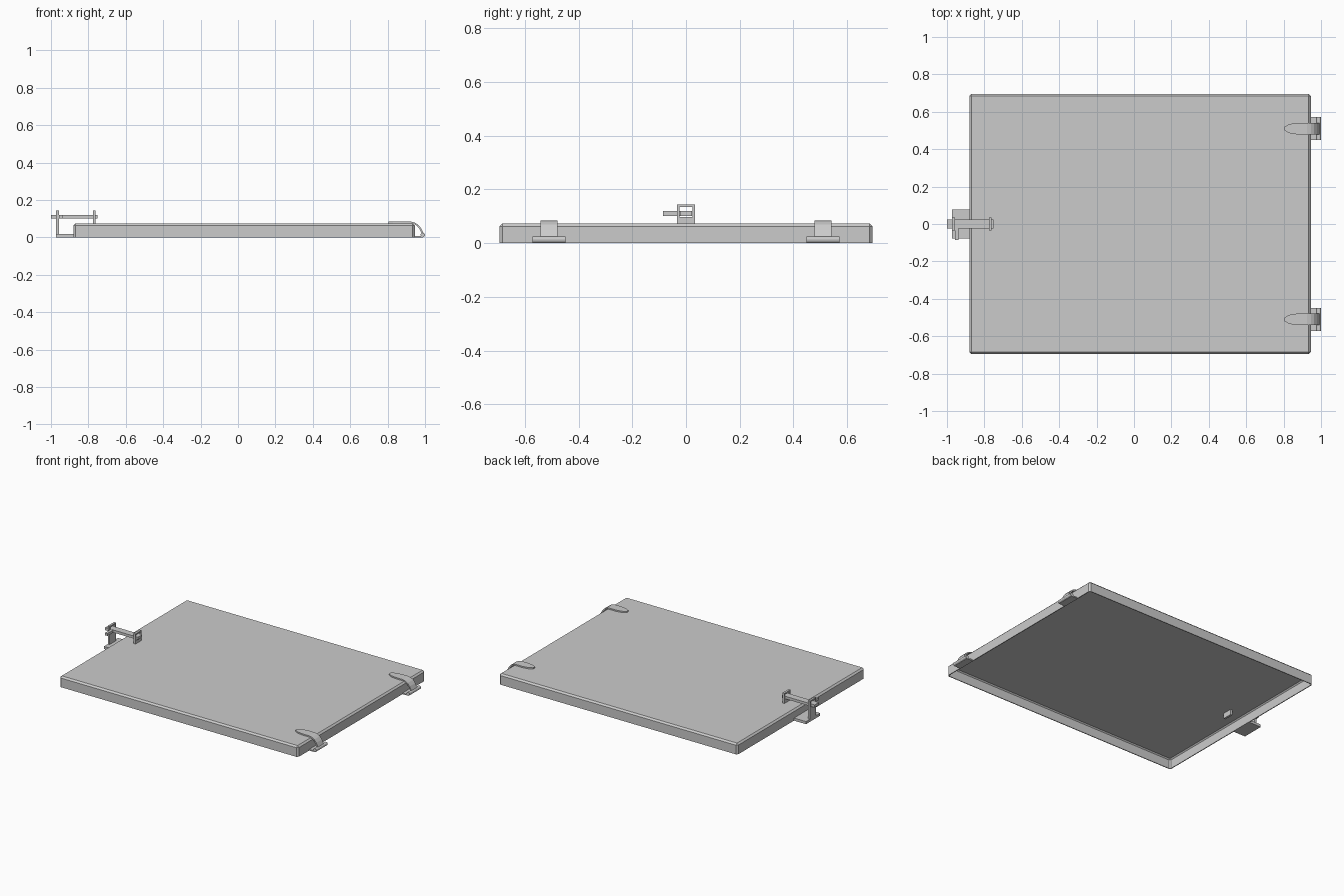
import bpy, bmesh
from math import pi
from mathutils import Matrix

if "Cube" in bpy.data.objects:
    bpy.data.objects.remove(bpy.data.objects["Cube"])


def finish(name, bm):
    bmesh.ops.recalc_face_normals(bm, faces=bm.faces)
    me = bpy.data.meshes.new(name)
    bm.to_mesh(me)
    bm.free()
    ob = bpy.data.objects.new(name, me)
    bpy.context.collection.objects.link(ob)
    return ob


def add_box(bm, x0, x1, y0, y1, z0, z1):
    m = Matrix.Translation(((x0 + x1) / 2, (y0 + y1) / 2, (z0 + z1) / 2))
    m = m @ Matrix.Diagonal((x1 - x0, y1 - y0, z1 - z0, 1))
    bmesh.ops.create_cube(bm, size=1, matrix=m)


def box(name, *dims):
    bm = bmesh.new()
    add_box(bm, *dims)
    return finish(name, bm)


def window_plate(name, x0, x1, half, z0, z1, wy, wz0, wz1):
    """Upright plate with a rectangular window that the bolt slides through."""
    bm = bmesh.new()
    outer = [(-half, z0), (half, z0), (half, z1), (-half, z1)]
    inner = [(-wy, wz0), (wy, wz0), (wy, wz1), (-wy, wz1)]
    rings = [[bm.verts.new((x, y, z)) for y, z in ring]
             for x, ring in ((x0, outer), (x1, outer), (x1, inner), (x0, inner))]
    for a in range(4):
        r, s = rings[a], rings[(a + 1) % 4]
        for i in range(4):
            j = (i + 1) % 4
            bm.faces.new((r[i], r[j], s[j], s[i]))
    return finish(name, bm)


# Lid: chamfered hollow tray, open underneath
bm = bmesh.new()
add_box(bm, -0.88, 0.945, -0.695, 0.695, 0, 0.074)
edges = [e for e in bm.edges if max(v.co.z for v in e.verts) > 0.01]
bmesh.ops.bevel(bm, geom=edges, offset=0.011, segments=1, affect='EDGES')
bm.normal_update()
bmesh.ops.delete(bm, geom=[f for f in bm.faces if f.normal.z < -0.9], context='FACES')
lid = finish("lid", bm)
# make sure the shell faces outwards, then thicken inwards
if max(lid.data.polygons, key=lambda p: p.center.z).normal.z < 0:
    lid.data.flip_normals()
mod = lid.modifiers.new("sheet", 'SOLIDIFY')
mod.thickness = 0.006
mod.offset = -1

# Hinges: curved tapered strap, knuckle and foot plate
path = [(0.805, 0.084, 0.010), (0.83, 0.084, 0.024), (0.87, 0.084, 0.031),
        (0.925, 0.084, 0.031), (0.945, 0.079, 0.031), (0.962, 0.069, 0.031),
        (0.978, 0.050, 0.031), (0.992, 0.022, 0.031)]
for side, label in ((-1, "front"), (1, "back")):
    yc = side * 0.51
    bm = bmesh.new()
    rows = [(bm.verts.new((x, yc - w, z)), bm.verts.new((x, yc + w, z))) for x, z, w in path]
    for (a, b), (c, d) in zip(rows, rows[1:]):
        bm.faces.new((a, c, d, b))
    strap = finish(label + "_hinge_strap", bm)
    if strap.data.polygons[0].normal.z < 0:
        strap.data.flip_normals()
    mod = strap.modifiers.new("thickness", 'SOLIDIFY')
    mod.thickness = 0.009
    mod.offset = -1

    bm = bmesh.new()
    m = Matrix.Translation((0.988, yc, 0.013)) @ Matrix.Rotation(pi / 2, 4, 'X')
    bmesh.ops.create_cone(bm, cap_ends=True, segments=12, radius1=0.012,
                          radius2=0.012, depth=0.124, matrix=m)
    finish(label + "_hinge_knuckle", bm)
    box(label + "_hinge_foot", 0.943, 0.99, yc - 0.062, yc + 0.062, 0, 0.008)

# Latch: bracket beside the lid, keeper on the lid, sliding bolt with handle
box("latch_base", -0.972, -0.88, -0.077, 0.077, 0, 0.018)
window_plate("latch_upright", -0.972, -0.958, 0.034, 0.018, 0.144, 0.025, 0.098, 0.135)
window_plate("latch_keeper", -0.776, -0.761, 0.034, 0.032, 0.144, 0.025, 0.098, 0.135)
box("bolt", -1.0, -0.75, -0.023, 0.023, 0.102, 0.120)
box("bolt_handle", -0.957, -0.939, -0.085, -0.02, 0.102, 0.119)
